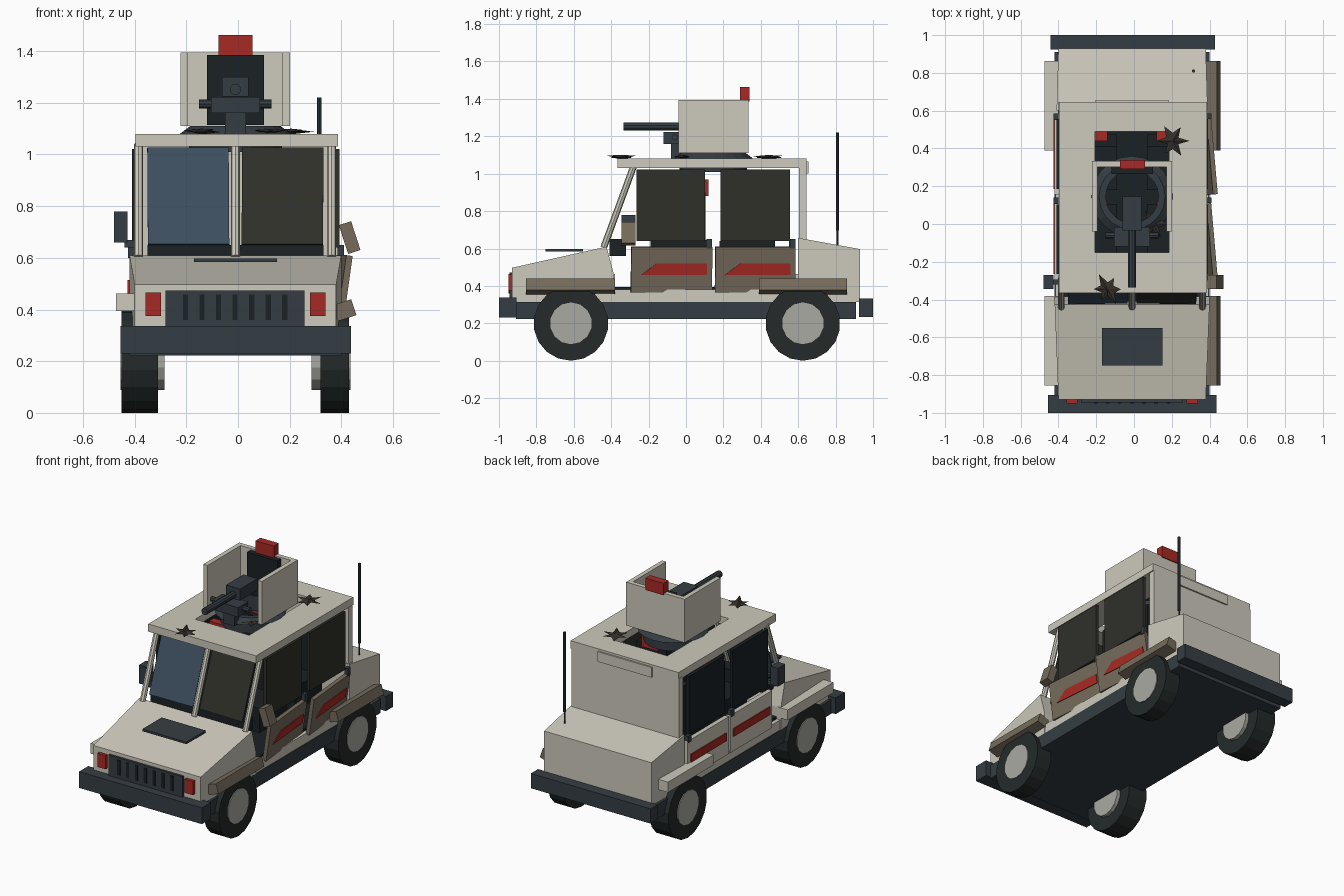
import bpy, bmesh, math, random
from mathutils import Vector, Matrix

if "Cube" in bpy.data.objects:
    bpy.data.objects.remove(bpy.data.objects["Cube"])

CX = -0.01  # centre line of the bodywork


def mat(name, r, g, b):
    m = bpy.data.materials.new(name)
    m.diffuse_color = (r ** 2.2, g ** 2.2, b ** 2.2, 1)
    m.use_nodes = True
    m.node_tree.nodes["Principled BSDF"].inputs["Base Color"].default_value = m.diffuse_color
    return m


PALE = mat("pale_paint", .80, .785, .73)
DARK = mat("dark_steel", .22, .25, .27)
BLACK = mat("black_trim", .13, .15, .16)
TYRE = mat("tyre_rubber", .16, .18, .18)
HUB = mat("hub_grey", .66, .66, .63)
BROWN = mat("scorched_paint", .46, .42, .36)
RED = mat("red", .65, .18, .16)
BLUE = mat("blue_glass", .25, .31, .37)
SOOT = mat("sooty_glass", .2, .2, .18)
DEBRIS = mat("debris", .22, .2, .18)


def finish(name, bm, m):
    bmesh.ops.recalc_face_normals(bm, faces=bm.faces)
    me = bpy.data.meshes.new(name)
    bm.to_mesh(me)
    bm.free()
    ob = bpy.data.objects.new(name, me)
    bpy.context.collection.objects.link(ob)
    if m:
        me.materials.append(m)
    return ob


def box(name, x, y, z, m, rot=(0, 0, 0)):
    """Box from (min, max) ranges, turned about its centre by degrees."""
    bm = bmesh.new()
    bmesh.ops.create_cube(bm, size=1)
    bm.transform(Matrix.Diagonal((x[1] - x[0], y[1] - y[0], z[1] - z[0], 1)))
    ob = finish(name, bm, m)
    ob.location = [(a + b) / 2 for a, b in (x, y, z)]
    ob.rotation_euler = [math.radians(a) for a in rot]
    return ob


def section(name, pts, m):
    """Side profile of (y, z, half width) points, widened across x."""
    bm = bmesh.new()
    L = [bm.verts.new((CX - w, y, z)) for y, z, w in pts]
    R = [bm.verts.new((CX + w, y, z)) for y, z, w in pts]
    bm.faces.new(L)
    bm.faces.new(R[::-1])
    for i in range(len(pts)):
        j = (i + 1) % len(pts)
        bm.faces.new((L[i], R[i], R[j], L[j]))
    return finish(name, bm, m)


def rod(name, a, b, r, m, n=8):
    a, b = Vector(a), Vector(b)
    bm = bmesh.new()
    bmesh.ops.create_cone(bm, cap_ends=True, segments=n, radius1=r, radius2=r, depth=(b - a).length)
    ob = finish(name, bm, m)
    ob.location = (a + b) / 2
    ob.rotation_euler = (b - a).to_track_quat('Z', 'Y').to_euler()
    return ob


def ring(name, prof, centre, m, n=20):
    """Closed (radius, z) profile turned round a vertical axis."""
    bm = bmesh.new()
    rows = [[bm.verts.new((r * math.cos(t), r * math.sin(t), z)) for r, z in prof]
            for t in (2 * math.pi * i / n for i in range(n))]
    for i in range(n):
        for k in range(len(prof)):
            a, b, q = rows[i], rows[(i + 1) % n], (k + 1) % len(prof)
            bm.faces.new((a[k], b[k], b[q], a[q]))
    ob = finish(name, bm, m)
    ob.location = centre
    return ob


# chassis and bumpers
box("chassis", (-.42, .40), (-.91, .91), (.222, .315), DARK)
box("front_bumper", (-.455, .437), (-1, -.905), (.23, .337), DARK)
box("rear_bumper", (-.443, .428), (.925, 1), (.235, .332), DARK)

# wheels
for y in (-.615, .625):
    for side, x0, x1 in (("left", -.45, -.31), ("right", .32, .43)):
        rod(side + "_tyre", (x0, y, .2), (x1, y, .2), .2, TYRE, 18)
        rod(side + "_hub", (min(x0 - .005, .285), y, .2), (max(x1 + .005, -.285), y, .2), .112, HUB, 14)

# bonnet, grille and lamps
section("bonnet", [(-.93, .315, .39), (-.93, .497, .39), (-.425, .61, .41), (-.385, .46, .41), (-.385, .315, .41)], PALE)
box("bonnet_vent", (-.17, .15), (-.75, -.55), (.583, .597), DARK)
box("grille", (-.28, .258), (-.945, -.92), (.337, .473), DARK)
for i in range(7):
    x = -.203 + i * .064
    box("grille_slot", (x - .01, x + .01), (-.95, -.93), (.36, .458), BLACK)
for x in (-.328, .308):
    box("headlamp", (x - .03, x + .03), (-.95, -.92), (.375, .465), RED)

# rear body
section("boot", [(.60, .315, .40), (.60, .657, .40), (.93, .597, .39), (.93, .315, .39)], PALE)
box("rear_wall", (-.40, .38), (.604, .645), (.60, 1.04), PALE)
box("rear_roof_strip", (-.207, .186), (.63, .655), (1.0, 1.066), PALE)

# roof with hatch
roof = box("roof", (-.397, .387), (-.365, .645), (1.03, 1.08), PALE)
hatch = box("hatch_cutter", (-.207, .186), (-.15, .49), (.95, 1.2), None)
hatch.hide_render = True
hatch.hide_viewport = True
cut = roof.modifiers.new("hatch", 'BOOLEAN')
cut.operation = 'DIFFERENCE'
cut.object = hatch

# cabin floor, sills and dashboard
box("cabin_floor", (-.39, .37), (-.39, .61), (.315, .395), BLACK)
for x in (-.395, .375):
    box("sill", (x - .02, x + .02), (-.39, .61), (.315, .38), PALE)
box("dashboard", (-.35, .33), (-.41, -.32), (.56, .65), BLACK)

# windscreen posts and panes
for x in (-.385, CX, .362):
    rod("windscreen_post", (x, -.44, .605), (x, -.28, 1.04), .018, PALE)
lean = -math.degrees(math.atan2(.16, .42))
box("left_windscreen", (-.35, -.035), (-.352, -.342), (.638, 1.038), BLUE, (lean, 0, 1))
box("right_windscreen", (.015, .33), (-.352, -.342), (.638, 1.038), SOOT, (lean, 0, -1))

# seats
for row, yb in (("front", .06), ("rear", .43)):
    for x in (-.20, .18):
        box(row + "_seat_cushion", (x - .11, x + .11), (yb - .25, yb + .03), (.48, .64), BLACK)
        box(row + "_seat_back", (x - .11, x + .11), (yb - .02, yb + .045), (.60, .90), BLACK)
        box(row + "_headrest", (x - .06, x + .06), (yb + .01, yb + .06), (.88, .97), RED)

# doors with stripes, handles and windows; the right ones hang loose
for pos, y0, y1, w0, w1 in (("front", -.295, .14, -.265, .102), ("rear", .155, .585, .185, .556)):
    box("left_%s_door" % pos, (-.42, -.39), (y0, y1), (.365, .61), PALE)
    box("left_%s_stripe" % pos, (-.427, -.41), (y0 + .03, y1 - .03), (.463, .515), RED)
    box("left_%s_window" % pos, (-.41, -.39), (w0, w1), (.64, 1.022), BLACK)
    box("left_%s_handle" % pos, (-.425, -.40), (y1 - .035, y1), (.60, .645), DARK)
    door = box("right_%s_door" % pos, (.383, .408), (y0, y1), (.365, .61), BROWN, (0, 8, 5))
    stripe = section("right_%s_stripe" % pos, [(-.16, -.03, .004), (-.08, .03, .004), (.19, .03, .004), (.19, -.03, .004)], RED)
    stripe.location = (.409, (y0 + y1) / 2, .488)
    stripe.location.x += .01
    stripe.rotation_euler = door.rotation_euler
    box("right_%s_window" % pos, (.372, .392), (w0, w1), (.64, 1.022), SOOT)
    box("right_%s_handle" % pos, (.385, .41), (y1 - .03, y1), (.60, .65), DARK)

# mudguards and mirrors, bent on the right
for y0, y1 in ((-.855, -.38), (.39, .862)):
    box("left_mudguard", (-.473, -.40), (y0, y1), (.395, .463), PALE)
    box("right_mudguard", (.375, .45), (y0, y1), (.365, .43), BROWN, (0, -18, 0))
box("left_mirror", (-.48, -.427), (-.345, -.27), (.66, .78), DARK)
box("left_mirror_arm", (-.44, -.38), (-.32, -.295), (.64, .67), DARK)
box("right_mirror", (.407, .457), (-.345, -.27), (.62, .737), BROWN, (0, 18, 0)).rotation_euler.y *= -1

# aerial
rod("aerial", (.315, .81, .62), (.315, .81, .72), .005, DARK)
rod("aerial_mast", (.315, .81, .695), (.315, .81, 1.22), .009, DARK)

# turret ring and shield
ring("turret_ring", [(.215, 1.08), (.175, 1.11), (.14, 1.11), (.14, 1.01), (.18, 1.01), (.18, 1.08)], (CX, .145, 0), DARK)
for side, x in (("left", -.208), ("right", .187)):
    box(side + "_shield", (x - .015, x + .015), (-.04, .333), (1.11, 1.395), PALE)
box("rear_shield", (-.2, .18), (.303, .333), (1.11, 1.395), PALE)
box("gunner_pad", (-.12, .10), (.265, .305), (1.115, 1.385), BLACK)
box("beacon", (-.075, .057), (.29, .34), (1.385, 1.463), RED)

# gun
rod("gun_barrel", (CX, -.335, 1.252), (CX, .0, 1.252), .022, DARK, 10)
box("gun_body", (-.062, .04), (-.035, .145), (1.225, 1.30), DARK)
box("gun_mount", (-.105, .085), (-.12, -.015), (1.16, 1.222), DARK)
rod("gun_axle", (-.15, -.06, 1.195), (.13, -.06, 1.195), .017, DARK)
box("gun_post", (-.05, .03), (-.08, -.03), (1.07, 1.17), DARK)

# jagged metal scraps on the roof
random.seed(4)
for x, y in ((-.14, -.345), (.205, .44), (.1, .0)):
    bm = bmesh.new()
    low, high = [], []
    for i in range(12):
        t = 2 * math.pi * i / 12
        r = random.uniform(.065, .095) if i % 2 == 0 else random.uniform(.03, .045)
        z = 1.085 + (random.uniform(.0, .015) if i % 2 == 0 else .004)
        low.append(bm.verts.new((x + r * math.cos(t), y + r * math.sin(t), z)))
    top, base = bm.verts.new((x, y, 1.1)), bm.verts.new((x, y, 1.078))
    for i in range(12):
        bm.faces.new((low[i], low[(i + 1) % 12], top))
        bm.faces.new((low[(i + 1) % 12], low[i], base))
    finish("metal_scrap", bm, DEBRIS)
